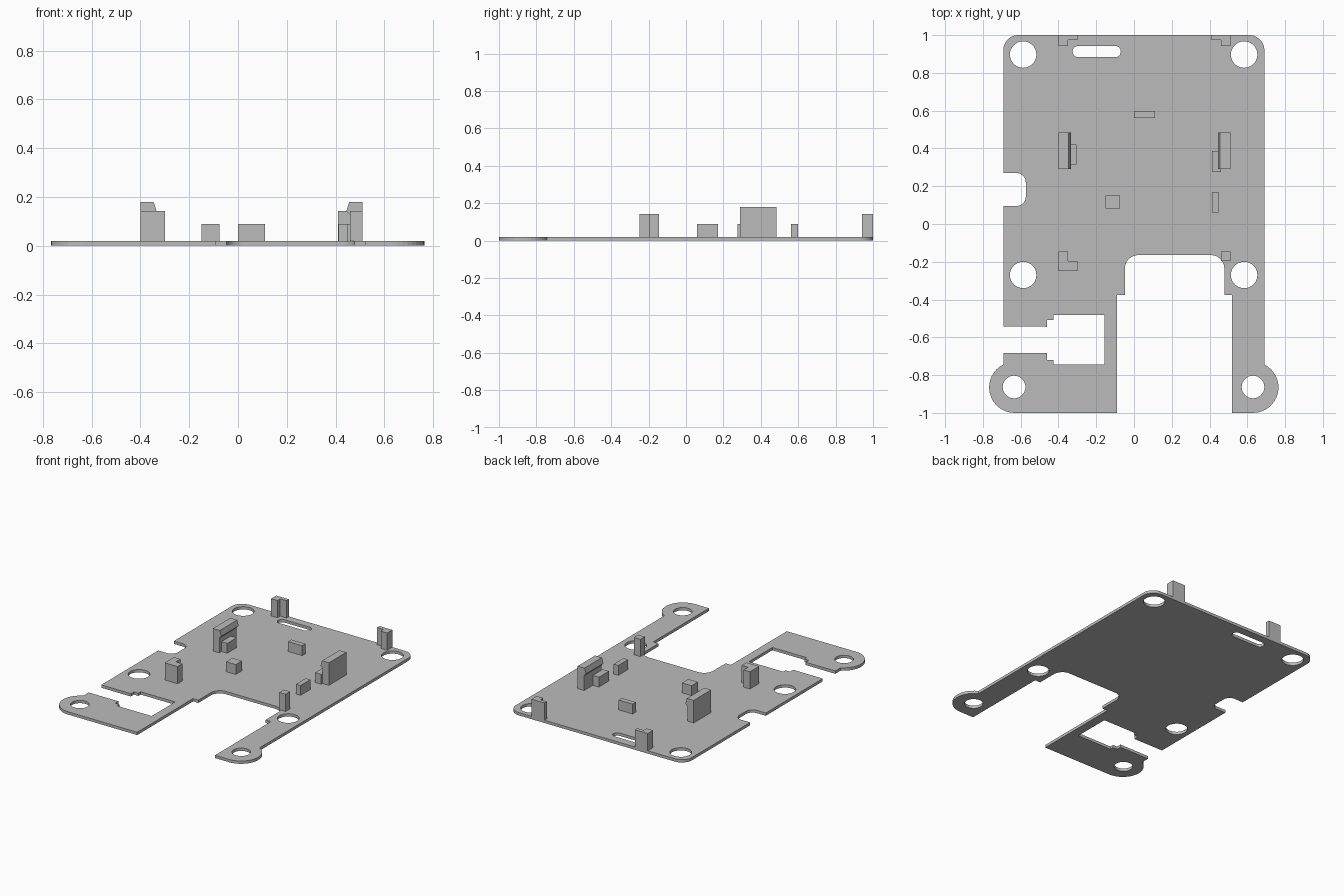
import bpy, bmesh
from math import radians, sin, cos, pi
from mathutils import Matrix, Vector

cube = bpy.data.objects.get("Cube")
if cube:
    bpy.data.objects.remove(cube, do_unlink=True)

grey = bpy.data.materials.new("plain grey")
grey.use_nodes = True
colour = (0.5, 0.5, 0.5, 1)
grey.diffuse_color = colour
grey.node_tree.nodes["Principled BSDF"].inputs["Base Color"].default_value = colour

THICK = 0.02


def arc(x, y, r, start, end, steps=16):
    angles = [radians(start + (end - start) * i / steps) for i in range(steps + 1)]
    return [(x + r * cos(a), y + r * sin(a)) for a in angles]


def circle(x, y, r):
    return arc(x, y, r, 0, 360, 40)[:-1]


def box(x0, x1, y0, y1):
    return [(x0, y0), (x1, y0), (x1, y1), (x0, y1)]


def prism(name, loops, low, high, upright=False):
    """Extrude closed loops (inner loops are holes); upright profiles run along y."""
    curve = bpy.data.curves.new(name + " profile", 'CURVE')
    curve.dimensions = '2D'
    curve.fill_mode = 'BOTH'
    curve.extrude = (high - low) / 2
    for loop in loops:
        spline = curve.splines.new('POLY')
        spline.points.add(len(loop) - 1)
        for point, (x, y) in zip(spline.points, loop):
            point.co = (x, y, 0, 1)
        spline.use_cyclic_u = True
    helper = bpy.data.objects.new(name + " helper", curve)
    mesh = bpy.data.meshes.new_from_object(helper)
    bpy.data.objects.remove(helper)
    bpy.data.curves.remove(curve)
    mesh.name = name
    bm = bmesh.new()
    bm.from_mesh(mesh)
    bmesh.ops.remove_doubles(bm, verts=bm.verts, dist=0.0001)
    middle = (low + high) / 2
    if upright:
        move = Matrix.Translation((0, middle, 0)) @ Matrix.Rotation(pi / 2, 4, 'X')
    else:
        move = Matrix.Translation((0, 0, middle))
    bm.transform(move)
    bmesh.ops.recalc_face_normals(bm, faces=bm.faces)
    for face in bm.faces:
        face.smooth = False
    bm.to_mesh(mesh)
    bm.free()
    mesh.materials.clear()
    mesh.materials.append(grey)
    part = bpy.data.objects.new(name, mesh)
    bpy.context.collection.objects.link(part)
    return part


# Base plate outline, counterclockwise from the right foot lobe
outline = arc(-0.632, -0.865, 0.135, 116.4, 270)
outline += [(-0.09, -1), (-0.09, -0.375), (-0.048, -0.375)]
outline += arc(0.022, -0.235, 0.07, 180, 90)          # front bay
outline += arc(0.408, -0.235, 0.07, 90, 0)
outline += [(0.478, -0.375), (0.52, -0.375), (0.52, -1)]
outline += arc(0.63, -0.865, 0.135, -90, 63.6)        # left foot lobe
outline += arc(0.61, 0.92, 0.08, 0, 90)               # back corners
outline += arc(-0.612, 0.92, 0.08, 90, 180)
outline += [(-0.692, 0.27)]
outline += arc(-0.623, 0.22, 0.05, 90, 0)             # side notch
outline += arc(-0.623, 0.145, 0.05, 0, -90)
outline += [(-0.692, 0.095), (-0.692, -0.543)]
# Side window, stepped the same above and below its middle line
window = [(-0.46, 0.07), (-0.46, 0.105), (-0.425, 0.105), (-0.425, 0.131), (-0.155, 0.131)]
outline += [(x, -0.614 + d) for x, d in window]
outline += [(x, -0.614 - d) for x, d in reversed(window)]
outline += [(-0.692, -0.684)]

# Screw holes and slot
holes = [circle(x, y, 0.07) for x in (-0.587, 0.583) for y in (0.897, -0.27)]
holes += [circle(x, -0.863, 0.06) for x in (-0.635, 0.63)]
slot = arc(-0.295, 0.913, 0.03, 90, 270) + arc(-0.1, 0.913, 0.03, -90, 90)
prism("base_plate", [outline, slot] + holes, 0, THICK)


def mirrored(loop):
    return [(0.11 - x, y) for x, y in loop]


# Corner posts that locate the board
back_post = [(-0.4, 1), (-0.4, 0.942), (-0.35, 0.942), (-0.35, 0.973), (-0.3, 0.973), (-0.3, 1)]
front_post = [(-0.4, -0.145), (-0.4, -0.248), (-0.3, -0.248), (-0.3, -0.195),
              (-0.35, -0.195), (-0.35, -0.145)]
prism("back_right_post", [back_post], THICK, 0.142)
prism("back_left_post", [mirrored(back_post)], THICK, 0.142)
prism("front_right_post", [front_post], THICK, 0.142)
prism("front_left_post", [box(0.46, 0.51, -0.195, -0.145)], THICK, 0.142)

# Snap clips with a sloped hook on the inner side
clip = [(-0.4, THICK), (-0.35, THICK), (-0.35, 0.125), (-0.334, 0.142), (-0.346, 0.18), (-0.4, 0.18)]
prism("right_clip", [clip], 0.29, 0.485, upright=True)
prism("left_clip", [mirrored(clip)], 0.29, 0.485, upright=True)

# Low support blocks
blocks = {
    "right_clip_support": (-0.35, -0.305, 0.315, 0.42),
    "left_clip_support": (0.412, 0.46, 0.275, 0.387),
    "left_support": (0.412, 0.448, 0.06, 0.17),
    "middle_support": (-0.15, -0.075, 0.082, 0.152),
    "back_support": (0.0, 0.11, 0.562, 0.598),
}
for name, sides in blocks.items():
    prism(name, [box(*sides)], THICK, 0.09)
